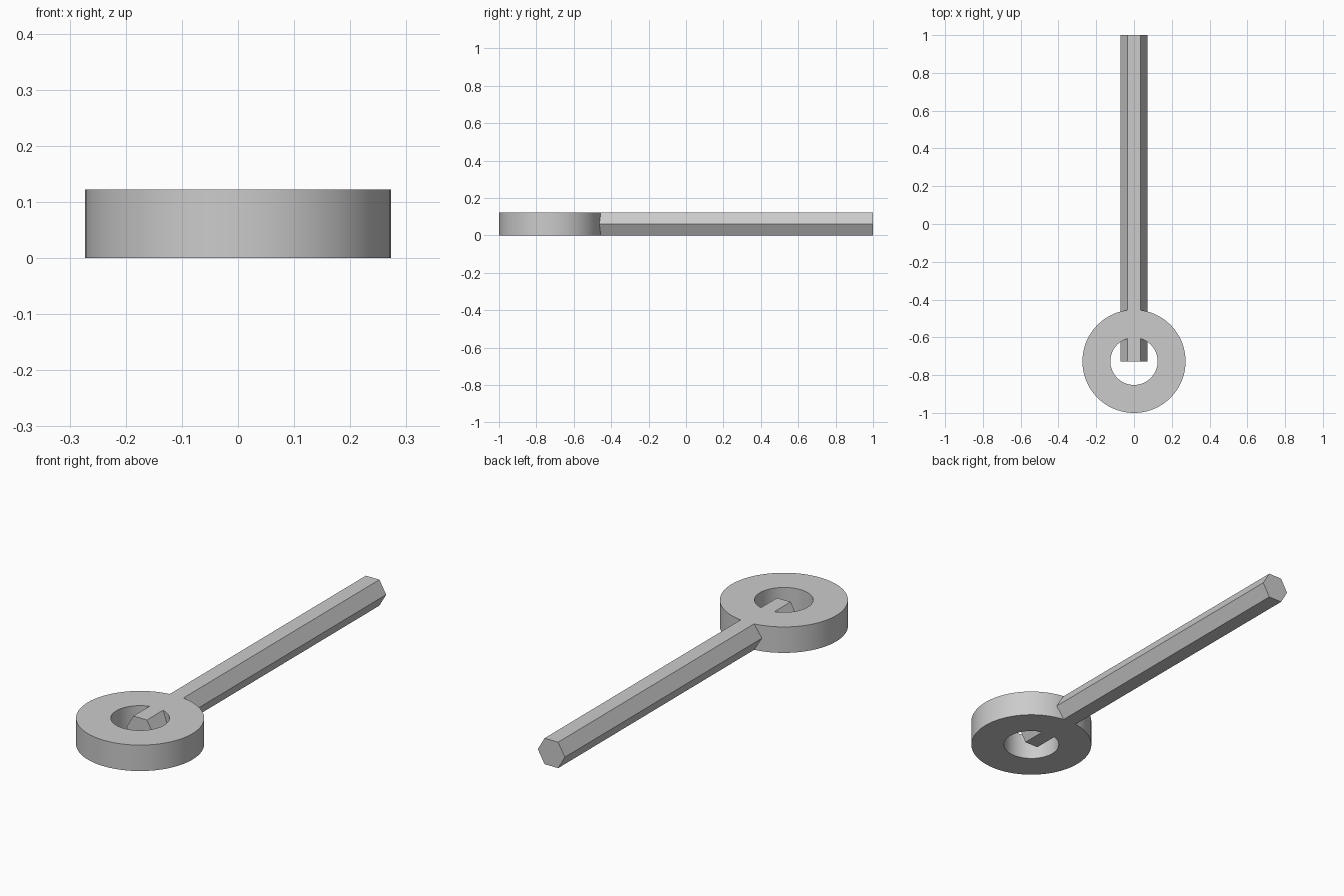
import bpy, bmesh, math

cube = bpy.data.objects.get("Cube")
if cube:
    bpy.data.objects.remove(cube, do_unlink=True)

HEIGHT = 0.122
RING_Y = -0.727
OUTER, INNER = 0.273, 0.125
SEGMENTS = 96

grey = bpy.data.materials.new("plain grey")
grey.use_nodes = True
colour = (0.6, 0.6, 0.6, 1)
grey.diffuse_color = colour
grey.node_tree.nodes["Principled BSDF"].inputs["Base Color"].default_value = colour


def make_object(name, bm):
    bmesh.ops.recalc_face_normals(bm, faces=bm.faces)
    mesh = bpy.data.meshes.new(name)
    bm.to_mesh(mesh)
    bm.free()
    mesh.materials.append(grey)
    obj = bpy.data.objects.new(name, mesh)
    bpy.context.collection.objects.link(obj)
    return obj


# Flat ring: a rectangular section swept around the hole
bm = bmesh.new()
section = [(INNER, 0), (OUTER, 0), (OUTER, HEIGHT), (INNER, HEIGHT)]
loops = []
for i in range(SEGMENTS):
    a = math.tau * i / SEGMENTS
    loops.append([bm.verts.new((r * math.cos(a), RING_Y + r * math.sin(a), z))
                  for r, z in section])
for i in range(SEGMENTS):
    p, q = loops[i], loops[(i + 1) % SEGMENTS]
    for k in range(4):
        n = (k + 1) % 4
        bm.faces.new((p[k], q[k], q[n], p[n]))
ring = make_object("ring_with_shaft", bm)

# Hexagonal shaft, flat side up, from the ring centre to the back
bm = bmesh.new()
radius = HEIGHT / math.sqrt(3)
hexagon = []
for i in range(6):
    a = math.tau * i / 6
    hexagon.append(bm.verts.new((radius * math.cos(a), RING_Y,
                                 HEIGHT / 2 + radius * math.sin(a))))
end = bm.faces.new(hexagon)
extruded = bmesh.ops.extrude_face_region(bm, geom=[end], use_keep_orig=True)
tip = [g for g in extruded["geom"] if isinstance(g, bmesh.types.BMVert)]
bmesh.ops.translate(bm, verts=tip, vec=(0, 1 - RING_Y, 0))
shaft = make_object("hex_shaft", bm)

# Fuse both into one solid
union = ring.modifiers.new("fuse", 'BOOLEAN')
union.operation = 'UNION'
union.solver = 'EXACT'
union.object = shaft
bpy.ops.object.select_all(action='DESELECT')
bpy.context.view_layer.objects.active = ring
ring.select_set(True)
bpy.ops.object.modifier_apply(modifier=union.name)
bpy.data.objects.remove(shaft, do_unlink=True)
bpy.ops.object.shade_smooth_by_angle(angle=math.radians(30))
